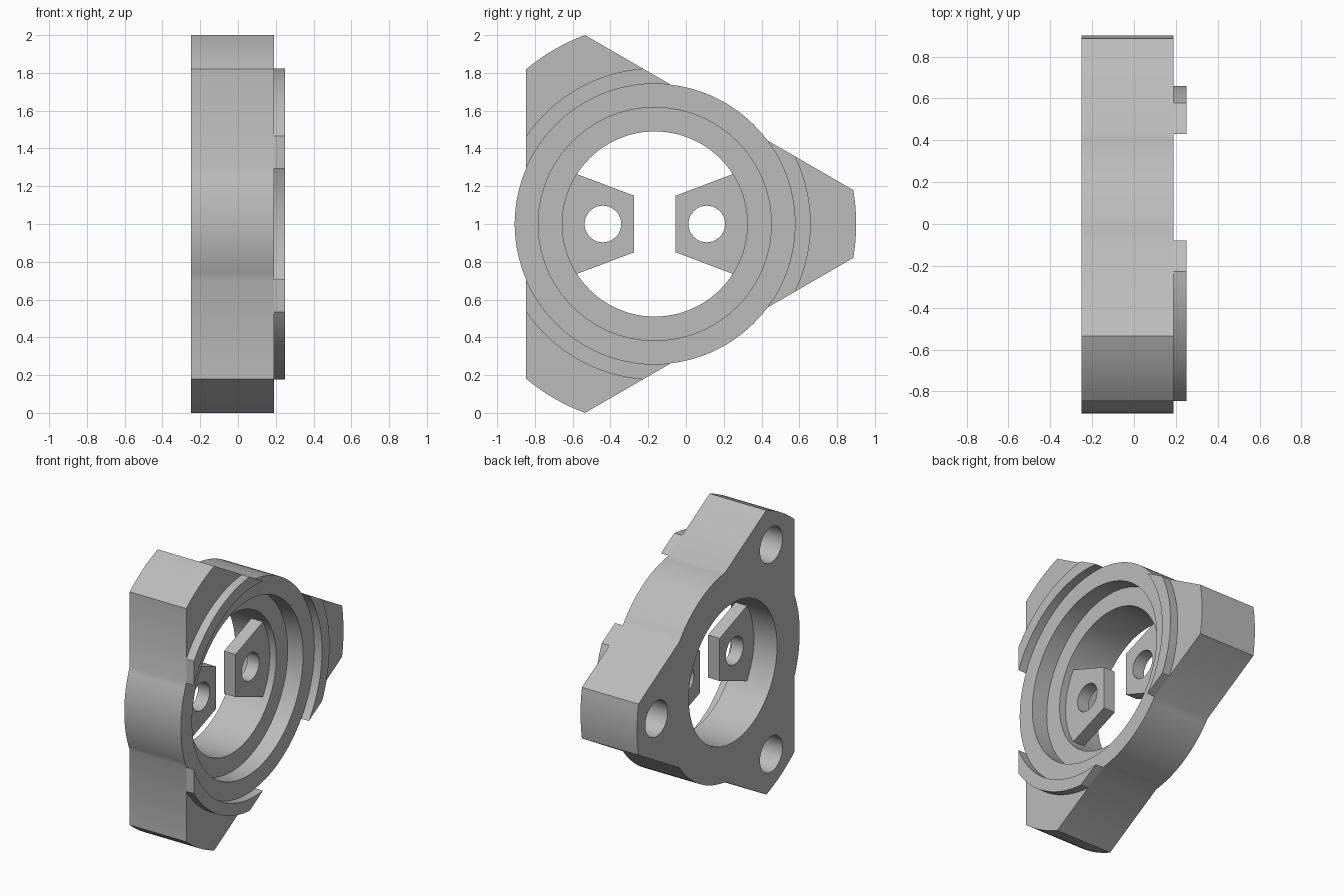
import bpy, bmesh
from math import sin, cos, acos, degrees, radians

if "Cube" in bpy.data.objects:
    bpy.data.objects.remove(bpy.data.objects["Cube"], do_unlink=True)

# Main sizes: the bore axis runs along x through (CY, CZ)
CY, CZ = -0.165, 1.0
BACK, FACE, LIP_TOP = -0.25, 0.19, 0.25
R_HUB, R_TIP, R_LIP, R_BORE, R_SEAT = 0.742, 1.066, 0.825, 0.49, 0.617
FLAT = 0.681

grey = bpy.data.materials.new("plain grey")
grey.use_nodes = True
colour = (0.5, 0.5, 0.5, 1)
grey.diffuse_color = colour
grey.node_tree.nodes["Principled BSDF"].inputs["Base Color"].default_value = colour


def arc(r, start, end, steps):
    """Points on a circle about the bore axis, angles in degrees."""
    angles = [radians(start + (end - start) * i / steps) for i in range(steps + 1)]
    return [(r * cos(a), r * sin(a)) for a in angles]


def prism(name, outline, x0, x1):
    """Extrude an outline in the y-z plane from x0 to x1."""
    bm = bmesh.new()
    base = bm.faces.new([bm.verts.new((x0, CY + y, CZ + z)) for y, z in outline])
    top = bmesh.ops.extrude_face_region(bm, geom=[base])["geom"]
    moved = [v for v in top if isinstance(v, bmesh.types.BMVert)]
    bmesh.ops.translate(bm, verts=moved, vec=(x1 - x0, 0, 0))
    bmesh.ops.recalc_face_normals(bm, faces=bm.faces)
    mesh = bpy.data.meshes.new(name)
    bm.to_mesh(mesh)
    bm.free()
    mesh.materials.append(grey)
    obj = bpy.data.objects.new(name, mesh)
    bpy.context.collection.objects.link(obj)
    return obj


def disc(r, cy=0, cz=0, steps=96):
    return [(y + cy, z + cz) for y, z in arc(r, 0, 360, steps)[:-1]]


def activate(obj):
    bpy.ops.object.select_all(action="DESELECT")
    obj.select_set(True)
    bpy.context.view_layer.objects.active = obj


def cut(obj, outline, x0, x1):
    """Remove a prism from the object."""
    cutter = prism("cutter", outline, x0, x1)
    cutter.hide_render = True
    mod = obj.modifiers.new("cut", "BOOLEAN")
    mod.operation, mod.solver, mod.object = "DIFFERENCE", "EXACT", cutter
    activate(obj)
    bpy.ops.object.modifier_apply(modifier=mod.name)
    bpy.data.objects.remove(cutter, do_unlink=True)


def finish(obj):
    activate(obj)
    bpy.ops.object.shade_smooth_by_angle(angle=radians(30))


def half_angle(r):
    """Angle from a flat's normal to where radius r meets that flat."""
    return degrees(acos(FLAT / r))


# Three-lobed body: hub arcs joined by flats to rounded tips
hub, tip = half_angle(R_HUB), half_angle(R_TIP)
outline = []
for normal in (60, 180, 300):
    outline += arc(R_HUB, normal - hub, normal + hub, 16)
    outline += arc(R_TIP, normal + tip, normal + 120 - tip, 8)
body = prism("body", outline, BACK, FACE)

# Stepped bore, and a blind hole in the back of each tip
cut(body, disc(R_BORE), BACK - 0.1, FACE + 0.1)
cut(body, disc(R_SEAT), 0.07, FACE + 0.1)
for angle in (0, 120, 240):
    a = radians(angle)
    cut(body, disc(0.125, 0.85 * cos(a), 0.85 * sin(a), 40), BACK - 0.1, 0.05)
finish(body)

# Raised curved lip on the face of each tip
for i, angle in enumerate((0, 120, 240)):
    outer, inner = 60 - half_angle(R_LIP), 60 - hub
    lip = prism("lip_%d" % (i + 1),
                arc(R_LIP, angle - outer, angle + outer, 16)
                + arc(R_HUB, angle + inner, angle - inner, 20),
                FACE, LIP_TOP)
    finish(lip)

# Two tapered lugs inside the bore, each with a screw hole
for name, side in (("rear_lug", 1), ("front_lug", -1)):
    root = arc(R_BORE + 0.005, -32.5, 32.5, 12)
    shape = [(0.11, -0.15)] + root + [(0.11, 0.15)]
    lug = prism(name, [(side * y, z) for y, z in shape], -0.07, 0.02)
    cut(lug, disc(0.097, side * 0.275, 0, 40), -0.2, 0.2)
    finish(lug)
